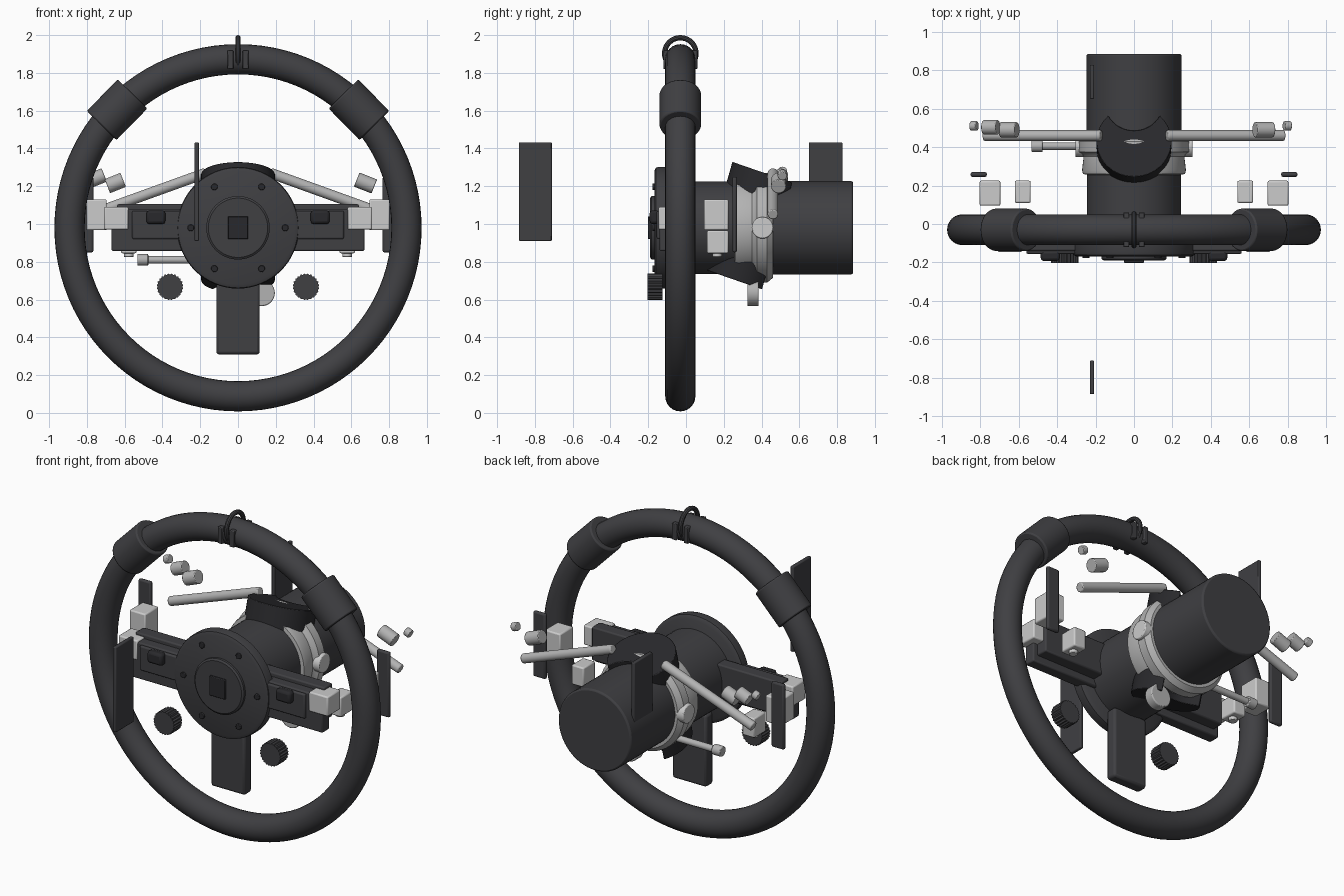
import bpy, bmesh, math
from mathutils import Vector, Matrix

if "Cube" in bpy.data.objects:
    bpy.data.objects.remove(bpy.data.objects["Cube"])


def mat(name, c):
    m = bpy.data.materials.new(name)
    m.diffuse_color = (c[0], c[1], c[2], 1)
    m.use_nodes = True
    m.node_tree.nodes["Principled BSDF"].inputs["Base Color"].default_value = m.diffuse_color
    return m


DARK = mat("dark", (0.05, 0.05, 0.055))
BLACK = mat("black", (0.022, 0.022, 0.025))
GREY = mat("grey", (0.45, 0.45, 0.45))
WHITE = mat("white", (0.72, 0.72, 0.72))


def finish(name, bm, m, bevel=0.0, segs=2):
    bmesh.ops.recalc_face_normals(bm, faces=bm.faces)
    me = bpy.data.meshes.new(name)
    bm.to_mesh(me)
    bm.free()
    me.materials.append(m)
    ob = bpy.data.objects.new(name, me)
    bpy.context.collection.objects.link(ob)
    bpy.ops.object.select_all(action='DESELECT')
    ob.select_set(True)
    bpy.context.view_layer.objects.active = ob
    if bevel:
        b = ob.modifiers.new("bevel", 'BEVEL')
        b.width, b.segments = bevel, segs
        b.limit_method = 'ANGLE'
    bpy.ops.object.shade_smooth_by_angle(angle=math.radians(35))
    return ob


def box(name, x, y, z, m=DARK, bevel=0.008):
    bm = bmesh.new()
    c = [(a[0] + a[1]) / 2 for a in (x, y, z)]
    s = [abs(a[1] - a[0]) for a in (x, y, z)]
    bmesh.ops.create_cube(bm, size=1, matrix=Matrix.Translation(c) @ Matrix.Diagonal((*s, 1)))
    return finish(name, bm, m, bevel)


def cyl(name, p, q, r, m=DARK, bevel=0.006, n=32):
    p, q = Vector(p), Vector(q)
    d = q - p
    bm = bmesh.new()
    M = Matrix.Translation((p + q) / 2) @ d.to_track_quat('Z', 'Y').to_matrix().to_4x4()
    bmesh.ops.create_cone(bm, cap_ends=True, segments=n, radius1=r, radius2=r, depth=d.length, matrix=M)
    return finish(name, bm, m, bevel)


def prism(name, pts, origin, u, v, w, m, bevel=0.004):
    # outline in (u, v), extruded along w
    o, u, v, w = map(Vector, (origin, u, v, w))
    bm = bmesh.new()
    f = bm.faces.new([bm.verts.new(o + u * a + v * b) for a, b in pts])
    g = bmesh.ops.extrude_face_region(bm, geom=[f])
    bmesh.ops.translate(bm, vec=w, verts=[e for e in g['geom'] if isinstance(e, bmesh.types.BMVert)])
    return finish(name, bm, m, bevel)


def lathe_y(name, prof, z0, m, n=64, closed=False):
    # (radius, y) profile spun about the y axis at height z0
    bm = bmesh.new()
    rings = [[bm.verts.new((r * math.cos(2 * math.pi * i / n), y, z0 + r * math.sin(2 * math.pi * i / n)))
              for i in range(n)] for r, y in prof]
    pairs = list(zip(rings, rings[1:])) + ([(rings[-1], rings[0])] if closed else [])
    for a, b in pairs:
        for i in range(n):
            bm.faces.new((a[i], a[(i + 1) % n], b[(i + 1) % n], b[i]))
    if not closed:
        bm.faces.new(rings[0])
        bm.faces.new(rings[-1])
    return finish(name, bm, m)


CZ, RY = 0.98, -0.03

# rim
circ = [2 * math.pi * i / 24 for i in range(24)]
lathe_y("rim", [(0.892 + 0.08 * math.cos(a), RY + 0.08 * math.sin(a)) for a in circ], CZ, DARK, 96, True)

# rim sleeves
for s in (-1, 1):
    c, t = Vector((s * 0.64, RY, 1.605)), Vector((s * 0.7, 0, -0.714)) * 0.117
    cyl("rim_sleeve", c - t, c + t, 0.11, bevel=0.008, n=48)

# marker loop and clip on top of the rim
bm = bmesh.new()
n, k = 40, 10
g = [[bm.verts.new((0.014 * math.sin(b), RY + (0.083 + 0.014 * math.cos(b)) * math.cos(a),
                    1.903 + (0.083 + 0.014 * math.cos(b)) * math.sin(a)))
      for b in [2 * math.pi * j / k for j in range(k)]] for a in [2 * math.pi * i / n for i in range(n)]]
for i in range(n):
    for j in range(k):
        bm.faces.new((g[i][j], g[(i + 1) % n][j], g[(i + 1) % n][(j + 1) % k], g[i][(j + 1) % k]))
finish("rim_loop", bm, DARK)
for s in (-1, 1):
    box("rim_clip", (s * 0.025, s * 0.055), (-0.12, 0.06), (1.82, 1.92), DARK, 0.004)

# hub disc, raised centre, square cap and bolts
lathe_y("hub_disc", [(0.30, -0.168), (0.318, -0.16), (0.322, -0.145), (0.322, -0.105), (0.30, -0.09)], CZ, DARK)
lathe_y("hub_ring", [(0.157, -0.19), (0.168, -0.182), (0.168, -0.15)], CZ, DARK)
box("hub_cap", (-0.053, 0.053), (-0.202, -0.17), (0.92, 1.04), BLACK, 0.004)
for i in range(6):
    a = i * math.pi / 3
    x, z = 0.25 * math.cos(a), CZ + 0.25 * math.sin(a)
    cyl("hub_bolt", (x, -0.178, z), (x, -0.15, z), 0.018, BLACK, 0.003, 12)

# steering column and collar
cyl("front_column", (0, -0.1, CZ), (0, 0.28, CZ), 0.245, DARK, 0.006, 64)
cyl("rear_column", (0, 0.4, CZ), (0, 0.885, CZ), 0.247, DARK, 0.01, 64)
lathe_y("collar", [(0.24, 0.255), (0.265, 0.26), (0.27, 0.28), (0.262, 0.35), (0.272, 0.365),
                   (0.29, 0.375), (0.29, 0.43), (0.265, 0.46), (0.24, 0.46)], CZ, GREY)
for s in (-1, 1):
    cyl("collar_knob", (s * 0.25, 0.405, CZ), (s * 0.305, 0.405, CZ), 0.057, WHITE)

# tilted saddle through the column, crescent section
R, r, d = 0.195, 0.15, 0.21
v0 = (R * R - r * r + d * d) / (2 * d)
u0 = math.sqrt(R * R - v0 * v0)
a0, b0 = math.atan2(v0, u0), math.atan2(v0 - d, u0)
out = [(R * math.cos(t), R * math.sin(t)) for t in [a0 - (math.pi + 2 * a0) * i / 40 for i in range(41)]]
cut = [(r * math.cos(t), d + r * math.sin(t)) for t in
       [-math.pi - b0 + (math.pi + 2 * b0) * i / 16 for i in range(1, 16)]]
prism("saddle", out + cut, (0, 0.27, 0.70), (1, 0, 0), (0, 0.945, -0.327), (0, 0.16, 0.565), BLACK)
cyl("lower_knob", (0.125, 0.325, 0.635), (0.125, 0.385, 0.635), 0.07, GREY)

# bottom spoke
box("bottom_spoke", (-0.115, 0.115), (-0.10, -0.03), (0.31, 0.75), DARK, 0.014)

# parts that repeat on both sides
for s in (-1, 1):
    def sx(a, b):
        return (s * a, s * b)
    # side spoke with rear rib and switch
    box("side_spoke", sx(0.2, 0.67), (-0.14, -0.07), (0.857, 1.08))
    box("spoke_rib", sx(0.2, 0.64), (-0.08, 0.0), (0.90, 1.105))
    box("spoke_switch_plate", sx(0.29, 0.56), (-0.155, -0.13), (0.92, 1.07))
    box("spoke_switch", sx(0.385, 0.485), (-0.192, -0.14), (1.0, 1.072), BLACK, 0.015)
    # white switch blocks
    box("spoke_end_block", sx(0.58, 0.71), (-0.145, -0.02), (0.97, 1.09), WHITE)
    box("paddle_block", sx(0.695, 0.803), (0.095, 0.225), (0.967, 1.13), WHITE)
    box("lower_block", sx(0.537, 0.62), (0.11, 0.225), (0.845, 0.965), WHITE)
    cyl("lower_block_pin", (s * 0.578, 0.165, 0.825), (s * 0.578, 0.165, 0.85), 0.025, WHITE, 0.003, 16)
    # shift paddle
    box("shift_paddle", sx(0.765, 0.85), (0.245, 0.27), (0.85, 1.25), DARK, 0.01)
    # knurled thumb dial
    pts = [((0.071 if i % 2 else 0.065) * math.cos(i * math.pi / 24),
            (0.071 if i % 2 else 0.065) * math.sin(i * math.pi / 24)) for i in range(48)]
    prism("thumb_dial", pts, (s * 0.36, -0.203, 0.667), (1, 0, 0), (0, 0, 1), (0, 0.078, 0), DARK, 0)
    # stalk and its loose end caps
    cyl("stalk", (s * 0.17, 0.46, 1.27), (s * 0.78, 0.46, 1.05), 0.028, GREY, 0.006, 24)
    caps = [(0.65, 0.49, 1.217, 0.045, 0.04), (0.745, 0.503, 1.245, 0.04, 0.038),
            (0.832, 0.51, 1.275, 0.018, 0.025)]
    if s > 0:
        caps = [(0.675, 0.49, 1.217, 0.05, 0.04), (0.797, 0.51, 1.26, 0.018, 0.025)]
    for x, y, z, h, rad in caps:
        cyl("stalk_cap", (s * (x - h * 0.93), y, z + h * 0.37), (s * (x + h * 0.93), y, z - h * 0.37),
            rad, GREY, 0.004, 20)

# small lower left stalk
cyl("adjust_stalk", (-0.2, 0.405, 0.81), (-0.48, 0.405, 0.81), 0.02, GREY, 0, 20)
cyl("adjust_stalk_cap", (-0.475, 0.405, 0.81), (-0.533, 0.405, 0.81), 0.031, GREY, 0.005, 20)

# rear and front upright plates
for y0, y1 in ((0.65, 0.828), (-0.885, -0.71)):
    box("upright_plate", (-0.23, -0.207), (y0, y1), (0.91, 1.432), DARK, 0.006)
